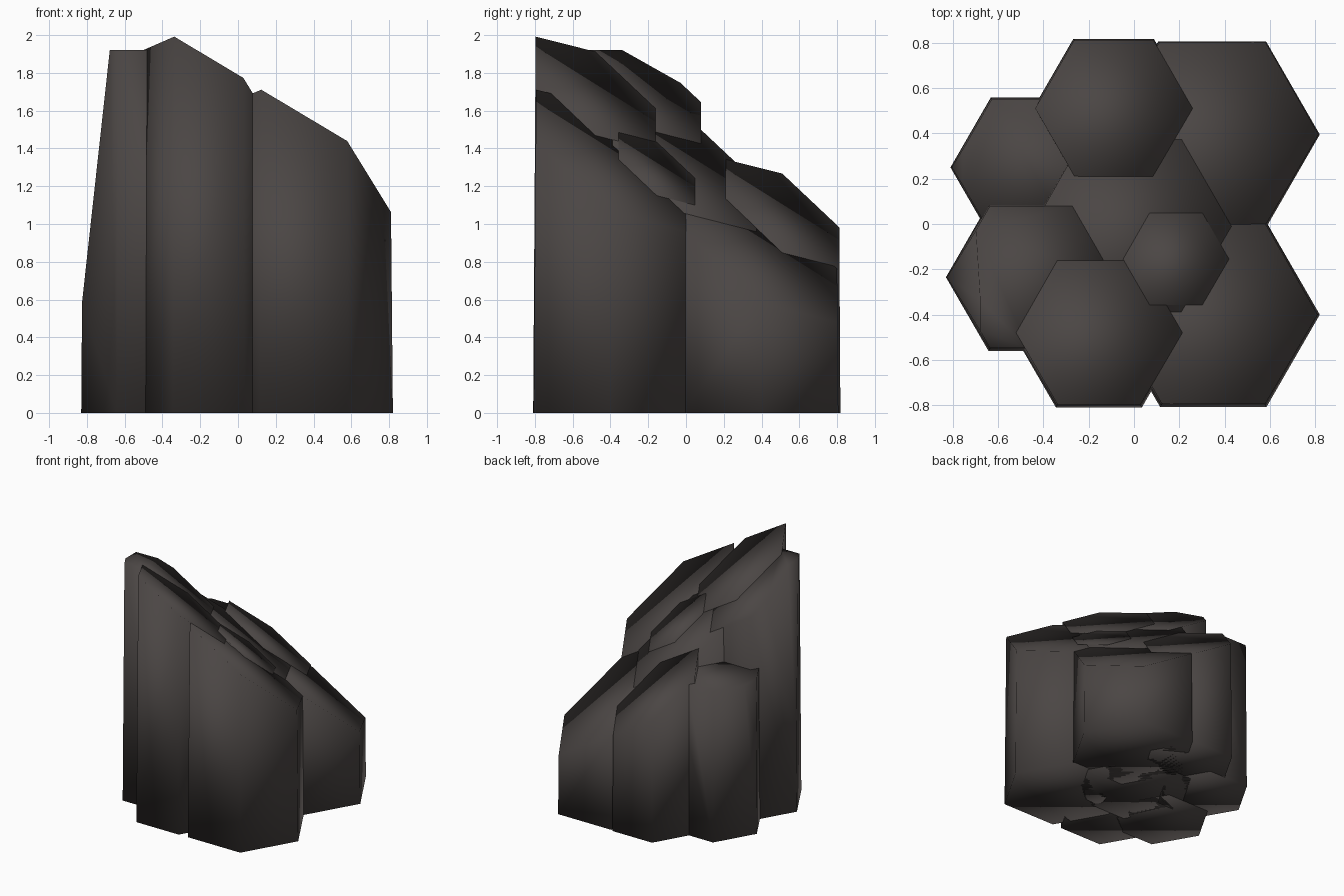
import bpy, bmesh, math
from mathutils import Vector

if "Cube" in bpy.data.objects:
    bpy.data.objects.remove(bpy.data.objects["Cube"])

rock = bpy.data.materials.new("dark basalt")
rock.diffuse_color = (0.070, 0.061, 0.058, 1)
rock.use_nodes = True
rock.node_tree.nodes["Principled BSDF"].inputs["Base Color"].default_value = rock.diffuse_color

TAPER = 0.02   # radius lost per unit of height


def slice_off(bm, point, normal):
    """Remove everything on the normal side of a plane and close the cut."""
    geom = bm.verts[:] + bm.edges[:] + bm.faces[:]
    bmesh.ops.bisect_plane(bm, geom=geom, dist=1e-5, plane_co=point,
                           plane_no=Vector(normal).normalized(), clear_outer=True)
    rim = [e for e in bm.edges if e.is_boundary]
    if rim:
        bmesh.ops.holes_fill(bm, edges=rim, sides=0)


def column(name, x, y, radius, height, offset=0.0):
    bm = bmesh.new()
    rings = []
    for z in (0.0, height):
        r = radius * (1 - TAPER * z)
        rings.append([bm.verts.new((x + r * math.cos(i * math.pi / 3),
                                    y + r * math.sin(i * math.pi / 3), z)) for i in range(6)])
    low, high = rings
    bm.faces.new(low[::-1])
    bm.faces.new(high)
    for i in range(6):
        j = (i + 1) % 6
        bm.faces.new((low[i], low[j], high[j], high[i]))
    # shared sloping break across the whole cluster
    slice_off(bm, (0, 0, 1.31 + offset), (0.6, 0.6, 1))
    # weathered left flank
    slice_off(bm, (-0.89, 0, 0), (-1, 0, 0.11))
    bmesh.ops.recalc_face_normals(bm, faces=bm.faces[:])
    for f in bm.faces:
        f.smooth = True
    me = bpy.data.meshes.new(name)
    bm.to_mesh(me)
    bm.free()
    me.materials.append(rock)
    ob = bpy.data.objects.new(name, me)
    bpy.context.collection.objects.link(ob)


# outer ring of columns
column("front_right_column", 0.35, -0.40, 0.47, 2.6, -0.001)
column("back_right_column", 0.345, 0.395, 0.475, 2.6, -0.001)
column("front_left_column", -0.155, -0.48, 0.38, 2.6, 0.002)
column("left_column", -0.455, -0.235, 0.375, 1.92, 0.001)
column("back_left_column", -0.09, 0.51, 0.355, 2.6, 0.001)
column("short_left_column", -0.455, 0.25, 0.355, 1.22)
# inner columns
column("centre_column", -0.01, -0.01, 0.45, 2.6)
column("small_inner_column", 0.185, -0.155, 0.24, 2.6, 0.002)
